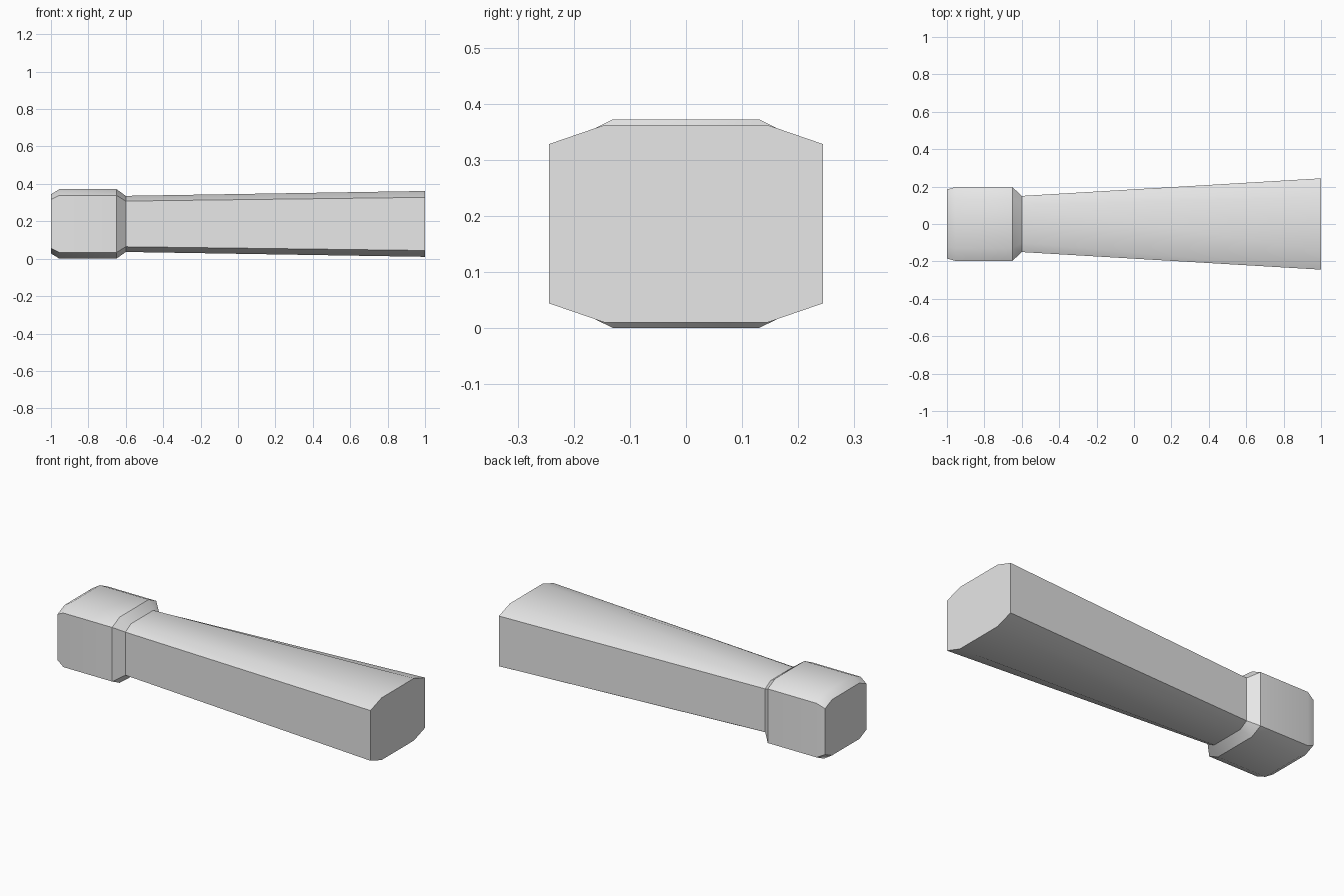
import bpy
import bmesh
import math

cube = bpy.data.objects.get("Cube")
if cube:
    bpy.data.objects.remove(cube, do_unlink=True)

MID_Z = 0.186

grey = bpy.data.materials.new("light grey")
grey.use_nodes = True
grey.diffuse_color = (0.8, 0.8, 0.8, 1)
grey.node_tree.nodes["Principled BSDF"].inputs["Base Color"].default_value = (0.8, 0.8, 0.8, 1)


def octagon(bm, x, half_w, flat_w, half_h, flat_h):
    """Ring of a bevelled rectangle standing across the x axis."""
    quarter = [(half_w, flat_h), (flat_w, half_h)]
    points = quarter + [(-y, z) for y, z in reversed(quarter)]
    points += [(-y, -z) for y, z in points]
    return [bm.verts.new((x, y, MID_Z + z)) for y, z in points]


def loft(name, sections, cap):
    """Skin the rings and close the ring with index cap."""
    bm = bmesh.new()
    rings = [octagon(bm, *s) for s in sections]
    for a, b in zip(rings, rings[1:]):
        for i in range(len(a)):
            j = (i + 1) % len(a)
            bm.faces.new((a[i], a[j], b[j], b[i]))
    end = bm.faces.new(rings[cap])
    bmesh.ops.recalc_face_normals(bm, faces=bm.faces)
    # point the open shell outwards, judged by its end cap
    if end.normal.x * (1 if cap == -1 else -1) < 0:
        bmesh.ops.reverse_faces(bm, faces=bm.faces)
    mesh = bpy.data.meshes.new(name)
    bm.to_mesh(mesh)
    bm.free()
    mesh.materials.append(grey)
    obj = bpy.data.objects.new(name, mesh)
    bpy.context.collection.objects.link(obj)
    bpy.ops.object.select_all(action="DESELECT")
    obj.select_set(True)
    bpy.context.view_layer.objects.active = obj
    bpy.ops.object.shade_smooth_by_angle(angle=math.radians(33))
    return obj


# x, half width, flat half width, half height, flat half height
neck = (-0.6, 0.15, 0.1, 0.15, 0.122)

# Bevelled end block, narrowing into the neck
loft("pommel", [
    (-1.0, 0.185, 0.122, 0.158, 0.13),
    (-0.955, 0.197, 0.13, 0.186, 0.153),
    (-0.65, 0.197, 0.13, 0.186, 0.153),
    neck,
], 0)

# Long grip flaring towards its far end
loft("grip", [neck, (1.0, 0.244, 0.145, 0.176, 0.142)], -1)
